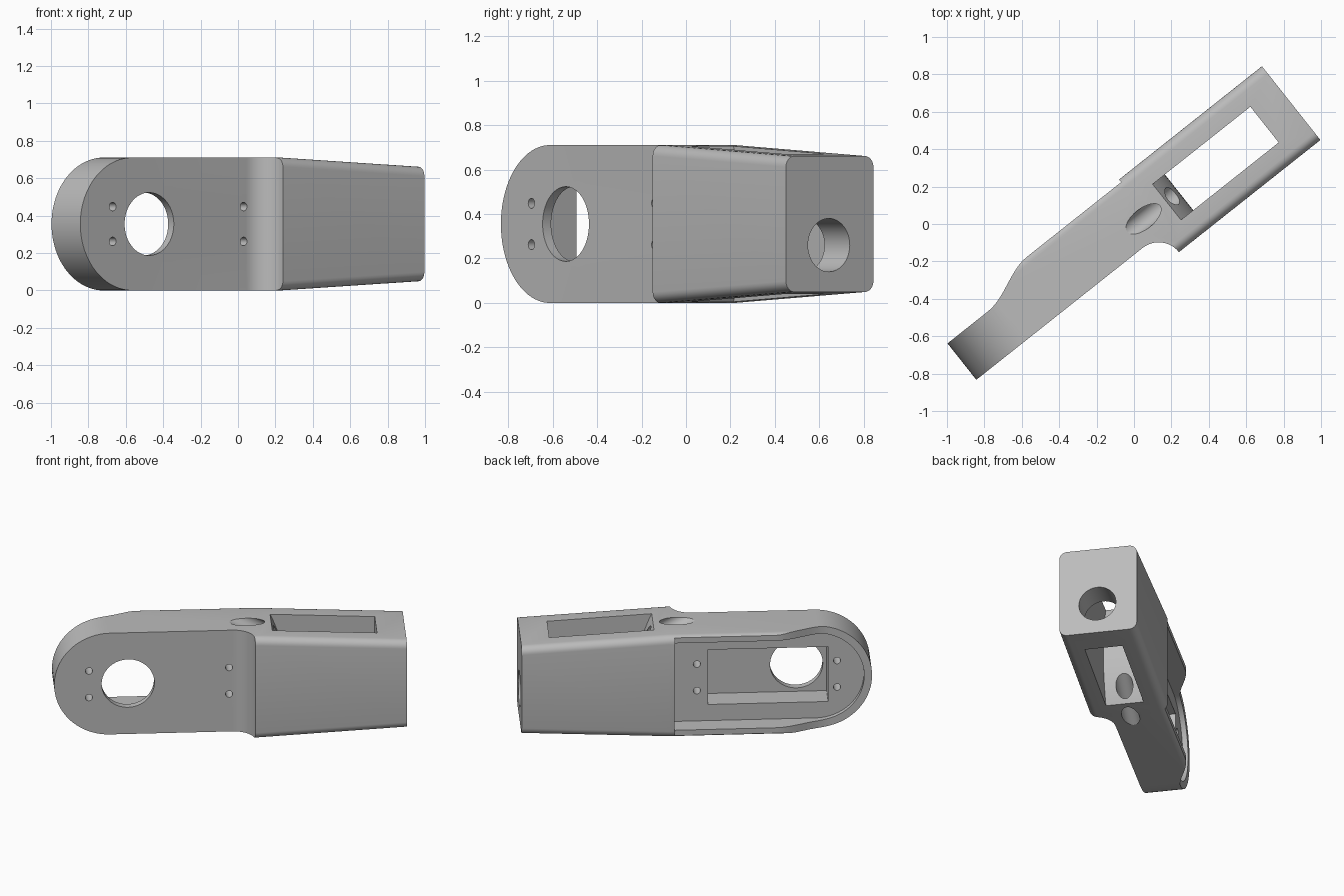
import bpy, bmesh, math
from mathutils import Matrix, Vector

old = bpy.data.objects.get("Cube")
if old:
    bpy.data.objects.remove(old, do_unlink=True)

# Working frame: x along the arm, y across it, z up; turned at the end
TURN = math.radians(38.4)
HALF = 0.355            # half height, also radius of the rounded end
END = -1.178 + HALF     # centre of the rounded end
FRONT, BACK, TIP = -0.267, 0.236, 1.06


def make(name, bm):
    bmesh.ops.recalc_face_normals(bm, faces=bm.faces)
    mesh = bpy.data.meshes.new(name)
    bm.to_mesh(mesh)
    bm.free()
    ob = bpy.data.objects.new(name, mesh)
    bpy.context.collection.objects.link(ob)
    return ob


def loft(name, rings):
    """Skin a list of equal closed rings and cap both ends."""
    bm = bmesh.new()
    rows = [[bm.verts.new(p) for p in ring] for ring in rings]
    n = len(rows[0])
    for a, b in zip(rows, rows[1:]):
        for i in range(n):
            j = (i + 1) % n
            bm.faces.new((a[i], a[j], b[j], b[i]))
    bm.faces.new(rows[0])
    bm.faces.new(rows[-1])
    return make(name, bm)


def prism_z(name, pts, z0, z1):
    return loft(name, [[(x, y, z) for x, y in pts] for z in (z0, z1)])


def prism_y(name, pts, y0, y1):
    return loft(name, [[(x, y, z) for x, z in pts] for y in (y0, y1)])


def rod(name, centre, axis, radius, length, sides=48):
    bm = bmesh.new()
    turn = Vector(axis).to_track_quat('Z', 'Y').to_matrix().to_4x4()
    bmesh.ops.create_cone(bm, cap_ends=True, segments=sides, radius1=radius,
                          radius2=radius, depth=length,
                          matrix=Matrix.Translation(centre) @ turn)
    return make(name, bm)


def arc(cx, cy, r, a0, a1, n):
    steps = [math.radians(a0 + (a1 - a0) * i / n) for i in range(n + 1)]
    return [(cx + r * math.cos(a), cy + r * math.sin(a)) for a in steps]


def section(x, h):
    """Rounded rectangle across the arm."""
    r = min(0.05, h * 0.9)
    ring = []
    for cy, cz, a in ((BACK - r, h - r, 0), (FRONT + r, h - r, 90),
                      (FRONT + r, r - h, 180), (BACK - r, r - h, 270)):
        ring += arc(cy, cz, r, a, a + 90, 6)
    return [(x, y, HALF + z) for y, z in ring]


def combine(target, tool, operation='DIFFERENCE'):
    tool.hide_render = True
    mod = target.modifiers.new(tool.name, 'BOOLEAN')
    mod.operation, mod.solver, mod.object = operation, 'EXACT', tool
    bpy.context.view_layer.objects.active = target
    bpy.ops.object.modifier_apply(modifier=mod.name)
    bpy.data.objects.remove(tool, do_unlink=True)


# Solid hull: rounded end, straight middle, tapering block
angles = [math.radians(1 + 89 * i / 24) for i in range(25)]
rings = [section(END - HALF * math.cos(a), HALF * math.sin(a)) for a in angles]
rings += [section(0.12, HALF), section(TIP, 0.306)]
body = loft("arm_bracket", rings)

# Plan outline: thin end, swelling back, block step and front fillet
outline = [(-1.4, -0.129)]
outline += arc(-0.043, -0.267, 0.138, 90, 0, 12)
outline += [(0.095, -0.5), (1.3, -0.5), (1.3, 0.5), (0.085, 0.5), (0.085, 0.218)]
for i in range(13):
    t = 1 - i / 12
    outline.append((-0.9 + 0.34 * t, 0.119 + 0.099 * t * t * (3 - 2 * t)))
outline.append((-1.4, 0.119))
combine(body, prism_z("outline", outline, -0.3, 1.0), 'INTERSECT')

# Rimmed recess on the back
rim = HALF - 0.05
recess = arc(END, HALF, rim, 90, 270, 32)
recess += [(0.086, HALF - rim), (0.086, HALF + rim)]
combine(body, prism_y("recess", recess, 0.085, 0.6))

# Rectangular motor pocket with a thin floor
pocket = [(x, HALF + z) for x, z in
          ((-0.9, -0.192), (-0.134, -0.192), (-0.134, 0.192), (-0.9, 0.192))]
combine(body, prism_y("pocket", pocket, -0.08, 0.3))

# Round shaft opening and four screw holes through the plate
combine(body, rod("shaft_opening", (-0.708, -0.1, HALF), (0, 1, 0), 0.168, 0.2, 64))
for x in (-0.957, -0.064):
    for side in (-1, 1):
        combine(body, rod("screw_hole", (x, 0, HALF + 0.093 * side),
                          (0, 1, 0), 0.023, 0.6, 20))

# Vertical slot through the block with a bulging inner wall
slot = []
for i in range(25):
    t = -1.3 + 2.6 * i / 24
    slot.append((0.294 - 0.086 * t * t, HALF + HALF * t))
slot += [(0.877, HALF * 2.3), (0.877, -HALF * 0.3)]
combine(body, prism_y("slot", slot, -0.139, 0.105))

# Slanted cable channels, above and below
for side in (-1, 1):
    combine(body, rod("cable_channel", (0.055, -0.01, HALF + HALF * side),
                      (0.866, 0, -0.5 * side), 0.055, 0.8, 32))

# Cable hole in the block end
combine(body, rod("end_hole", (TIP, -0.02, 0.26), (1, 0, 0), 0.12, 0.5))

# Single grey finish
grey = bpy.data.materials.new("plain_grey")
grey.use_nodes = True
colour = (0.5, 0.5, 0.5, 1)
grey.diffuse_color = colour
grey.node_tree.nodes["Principled BSDF"].inputs["Base Color"].default_value = colour
body.data.materials.clear()
body.data.materials.append(grey)
for face in body.data.polygons:
    face.material_index = 0

# Turn into place and smooth the curved faces
body.data.transform(Matrix.Rotation(TURN, 4, 'Z'))
bpy.ops.object.select_all(action='DESELECT')
body.select_set(True)
bpy.context.view_layer.objects.active = body
bpy.ops.object.shade_smooth_by_angle(angle=math.radians(30))
